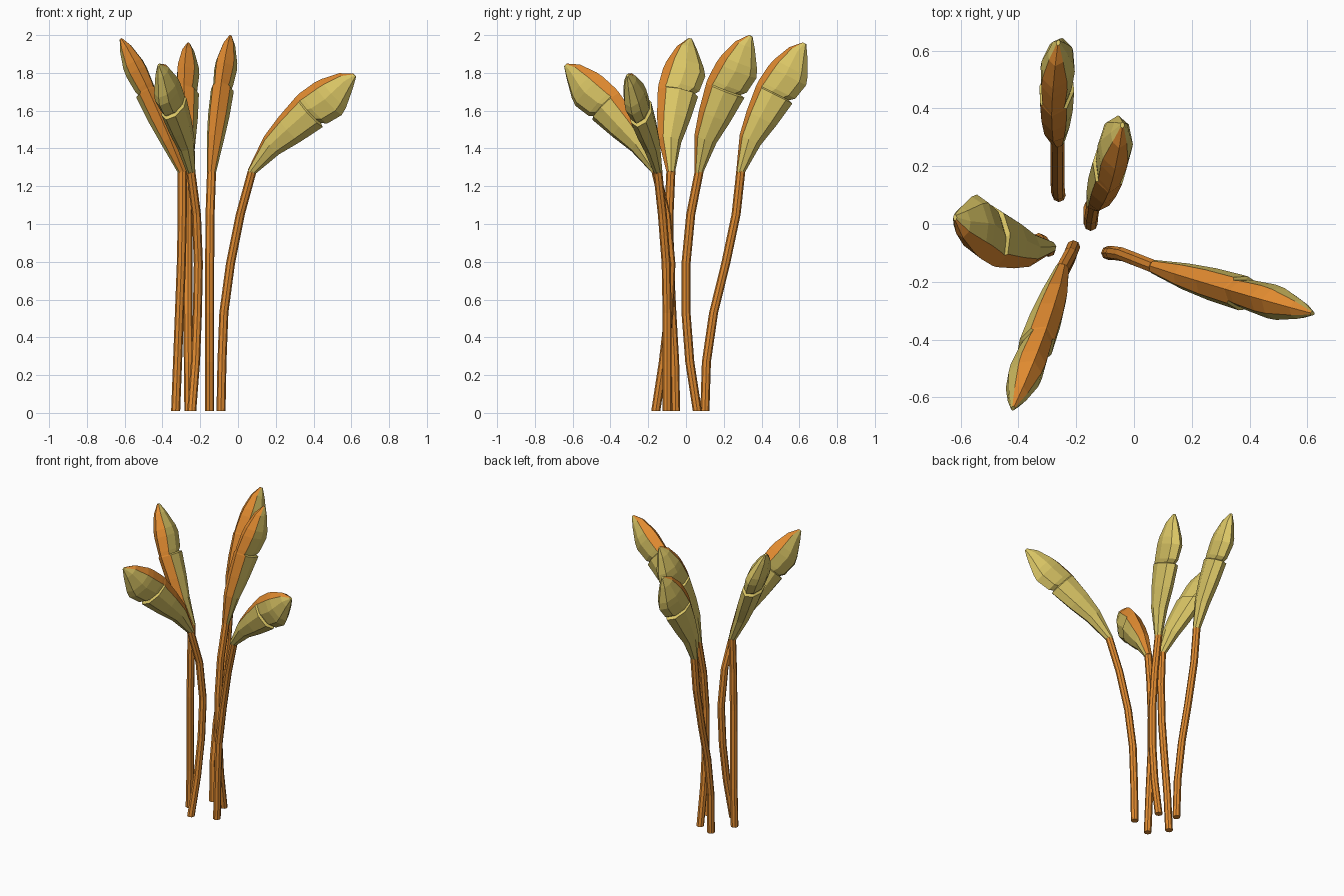
import bpy, bmesh, math
from mathutils import Vector

if "Cube" in bpy.data.objects:
    bpy.data.objects.remove(bpy.data.objects["Cube"])


def material(name, rgb):
    m = bpy.data.materials.new(name)
    m.diffuse_color = (*rgb, 1)
    m.use_nodes = True
    m.node_tree.nodes["Principled BSDF"].inputs["Base Color"].default_value = m.diffuse_color
    return m


ORANGE = material("stem_orange", (0.76, 0.26, 0.03))
YELLOW = material("bud_yellow", (0.70, 0.56, 0.13))


def loft(name, rings, mats, pick):
    """Skin closed rings of equal size, cap both ends; pick(i) = material of side i."""
    bm = bmesh.new()
    vs = [[bm.verts.new(p) for p in r] for r in rings]
    n = len(vs[0])
    for a, b in zip(vs, vs[1:]):
        for i in range(n):
            j = (i + 1) % n
            f = bm.faces.new((a[i], a[j], b[j], b[i]))
            f.material_index = pick(i)
    bm.faces.new(vs[0][::-1])
    bm.faces.new(vs[-1]).material_index = len(mats) - 1
    bmesh.ops.recalc_face_normals(bm, faces=bm.faces)
    me = bpy.data.meshes.new(name)
    bm.to_mesh(me)
    bm.free()
    for m in mats:
        me.materials.append(m)
    ob = bpy.data.objects.new(name, me)
    bpy.context.collection.objects.link(ob)
    return ob


# Half cross-section of a bud from ridge to belly (side, height), mirrored to 8 points
HALF = [(0, 1), (0.76, 0.64), (1, 0), (0.68, -0.7), (0, -1)]
SECTION = HALF + [(-x, y) for x, y in HALF[3:0:-1]]

# Bud rings: distance along axis, ridge height, belly height, half width
BUD = [(-0.01, 0.022, -0.022, 0.024), (0.17, 0.093, -0.032, 0.046),
       (0.30, 0.117, -0.060, 0.057), (0.445, 0.133, -0.084, 0.061),
       (0.452, 0.133, -0.060, 0.048), (0.475, 0.133, -0.086, 0.053),
       (0.565, 0.122, -0.106, 0.060), (0.61, 0.110, -0.092, 0.057),
       (0.705, 0.067, -0.042, 0.033), (0.76, 0.014, -0.008, 0.007)]

# Ring heights shared by every stem
LEVELS = [0.01, 0.27, 0.53, 0.79, 1.05, 1.28]

# name: stem (x, y) at each level, bud tip, horizontal direction the ridge faces
FLOWERS = {
    "back": ([(-.26, .10), (-.263, .108), (-.265, .146), (-.265, .21), (-.265, .265), (-.265, .29)],
             (-.262, .63, 1.955), (-.15, -1)),
    "back_right": ([(-.15, .06), (-.15, .02), (-.15, 0), (-.15, 0), (-.148, .025), (-.14, .07)],
                   (-.04, .345, 1.995), (-.1, -1)),
    "left": ([(-.33, -.055), (-.32, -.06), (-.31, -.075), (-.30, -.088), (-.295, -.09), (-.295, -.08)],
             (-.62, .025, 1.98), (.15, -1)),
    "right": ([(-.09, -.10), (-.085, -.10), (-.075, -.10), (-.04, -.105), (.012, -.125), (.075, -.15)],
              (.62, -.31, 1.785), (-.965, .26)),
    "front": ([(-.245, -.16), (-.225, -.12), (-.215, -.09), (-.21, -.08), (-.22, -.105), (-.25, -.16)],
              (-.42, -.64, 1.84), (.42, .9)),
}

for name, (path, tip, facing) in FLOWERS.items():
    pts = [Vector((x, y, z)) for (x, y), z in zip(path, LEVELS)]
    # Stem: octagonal tube
    rings = [[p + Vector((math.cos(k * math.pi / 4), math.sin(k * math.pi / 4), 0)) * 0.024
              for k in range(8)] for p in pts]
    loft(name + "_stem", rings, [ORANGE], lambda i: 0)

    # Bud: orange ridge on the upper side, yellow cup and petals below
    base = pts[-1]
    axis = Vector(tip) - base
    scale = axis.length / BUD[-1][0]
    axis.normalize()
    flat = Vector((*facing, 0))
    up = (flat - axis * flat.dot(axis)).normalized()
    side = axis.cross(up)
    rings = []
    for a, top, bot, w in BUD:
        mid, half = (top + bot) / 2, (top - bot) / 2
        rings.append([base + axis * a * scale + side * (w * s) + up * (mid + half * h)
                      for s, h in SECTION])
    loft(name + "_bud", rings, [ORANGE, YELLOW], lambda i: 0 if i in (0, 7) else 1)
